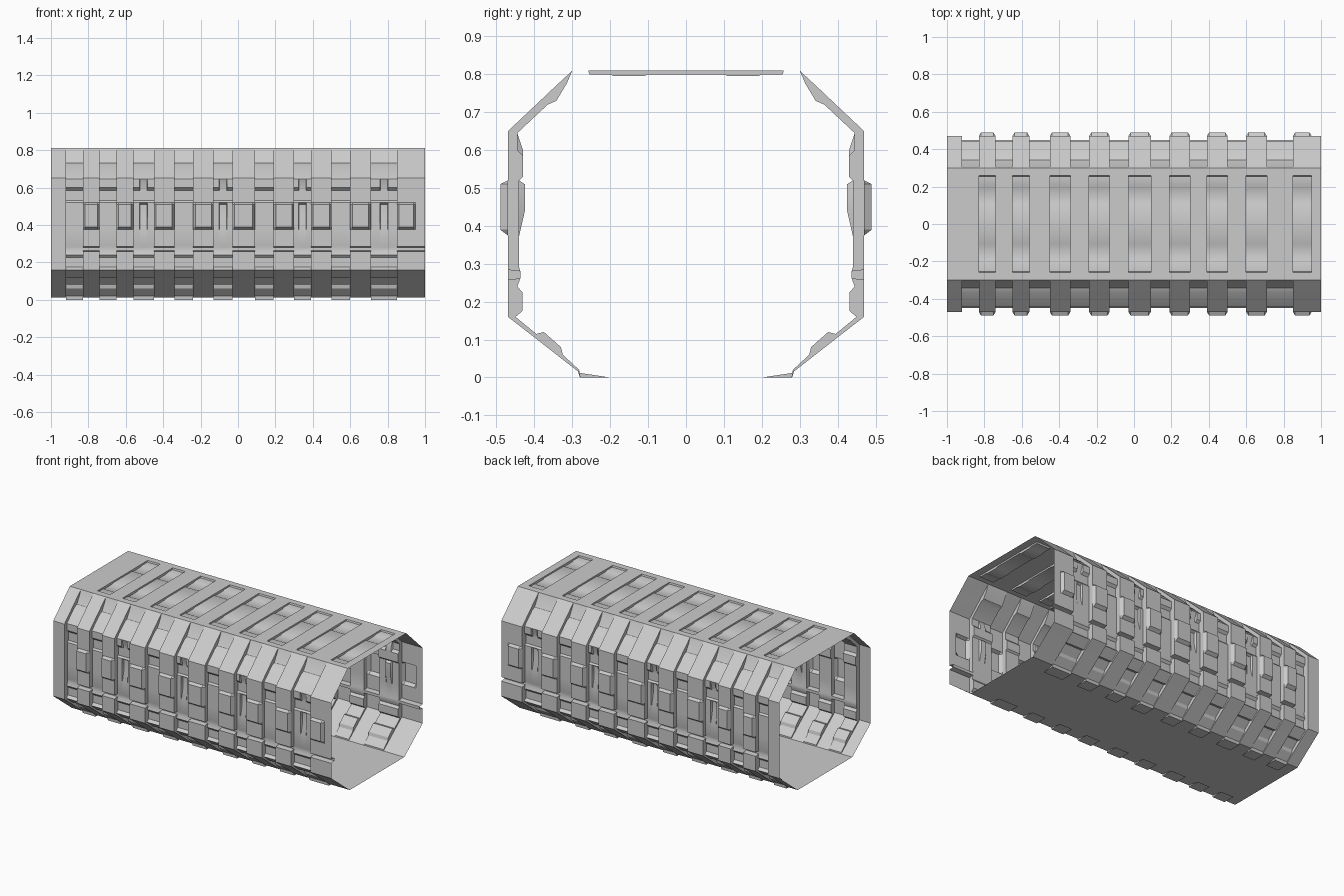
import bpy, bmesh, math

if "Cube" in bpy.data.objects:
    bpy.data.objects.remove(bpy.data.objects["Cube"])

# Matching (y, z) outlines of one side, from floor edge up to ceiling edge
RIB = [(.28, .012), (.28, .012), (.285, .016), (.33, .051), (.34, .059), (.39, .098),
       (.40, .106), (.47, .16), (.47, .18), (.47, .23), (.47, .258), (.437, .262),
       (.437, .28), (.47, .284), (.47, .375), (.49, .39), (.49, .51), (.47, .52),
       (.47, .53), (.47, .585), (.47, .60), (.47, .65), (.385, .73), (.345, .768),
       (.32, .791), (.30, .81)]
RECESS = [(.20, 0), (.28, 0), (.282, .02), (.325, .06), (.33, .08), (.375, .12),
          (.395, .115), (.45, .16), (.432, .175), (.432, .225), (.445, .24), (.437, .262),
          (.437, .28), (.44, .29), (.44, .375), (.44, .44), (.44, .51), (.44, .52),
          (.43, .53), (.43, .585), (.445, .60), (.445, .645), (.365, .72), (.342, .73),
          (.315, .775), (.30, .81)]
FLAT = [(min(y, .47), z) for y, z in RIB]
END = [(.47 if 10 < i < 13 else y, z) for i, (y, z) in enumerate(FLAT)]
SLOT = [(y - .015 if i in (15, 16, 20) else y, z) for i, (y, z) in enumerate(RECESS)]

# Start and end of each recess along x; the ribs lie between them
BAYS = [(-.92, -.83), (-.74, -.65), (-.56, -.45), (-.34, -.24), (-.13, -.03),
        (.09, .19), (.30, .39), (.50, .60), (.71, .85)]
SLOTTED = {2, 4, 6, 8}


def loft(name, stations):
    bm = bmesh.new()
    rows = [[bm.verts.new((x, y, z)) for y, z in prof] for x, prof in stations]
    for a, b in zip(rows, rows[1:]):
        for i in range(len(a) - 1):
            bm.faces.new((a[i], b[i], b[i + 1], a[i + 1]))
    bmesh.ops.remove_doubles(bm, verts=bm.verts, dist=1e-5)
    bmesh.ops.dissolve_degenerate(bm, edges=bm.edges, dist=1e-5)
    me = bpy.data.meshes.new(name)
    bm.to_mesh(me)
    bm.free()
    for p in me.polygons:
        p.use_smooth = True
    me.set_sharp_from_angle(angle=math.radians(30))
    ob = bpy.data.objects.new(name, me)
    bpy.context.collection.objects.link(ob)
    return ob


# Side walls: alternating recesses and ribs
st = [(-1, END), (-.92, END)]
for i, (a, b) in enumerate(BAYS):
    st.append((a, RECESS))
    if i in SLOTTED:
        c = (a + b) / 2
        st += [(c - .022, RECESS), (c - .018, SLOT), (c + .018, SLOT), (c + .022, RECESS)]
    st.append((b, RECESS))
    nxt = BAYS[i + 1][0] if i < 8 else .95
    st += [(b, FLAT), (b + .012, RIB), (nxt - .012, RIB), (nxt, FLAT)]
st.append((1, FLAT))
walls = loft("side_walls", st)
m = walls.modifiers.new("mirror", 'MIRROR')
m.use_axis = (False, True, False)
m.use_clip = False
m.use_mirror_merge = False

# Ceiling with shallow sunken panels over the ribs
ys = [-.30, -.258, -.255, -.2, -.19, -.11, -.1, .1, .11, .19, .2, .255, .258, .30]
depth = [0, 0, .01, .01, .015, .015, .01, .01, .015, .015, .01, .01, 0, 0]
plain = [(y, .81) for y in ys]
sunk = [(y, .81 - d) for y, d in zip(ys, depth)]
st = [(-1, plain)]
for i in range(9):
    a = BAYS[i][1]
    b = BAYS[i + 1][0] if i < 8 else .95
    st += [(a, plain), (a, sunk), (b, sunk), (b, plain)]
st.append((1, plain))
loft("ceiling", st)

# Floor
floor = [(-.28, .012), (.28, .012)]
loft("floor", [(-1, floor), (1, floor)])
